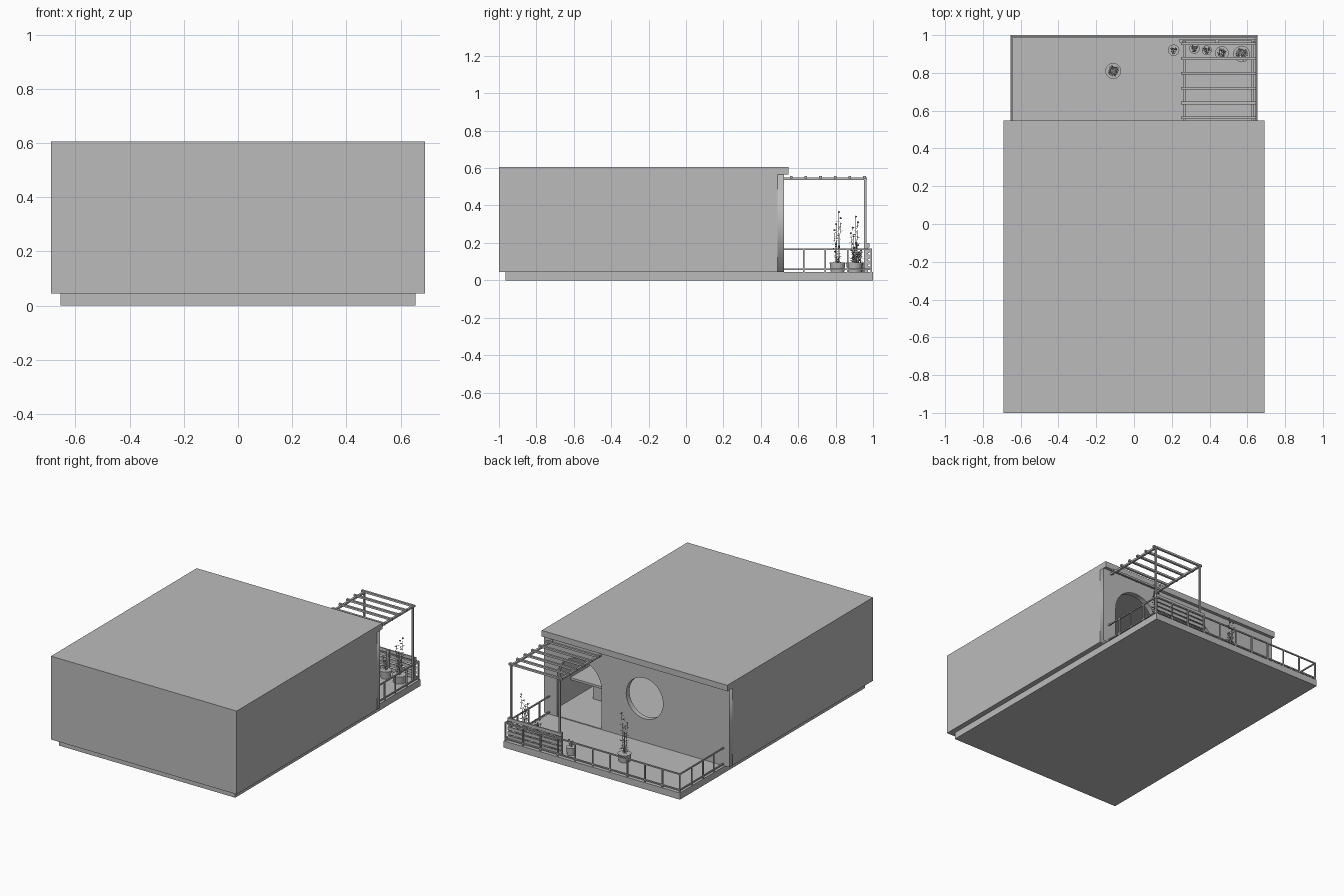
import bpy, bmesh, math, random
from mathutils import Vector, Matrix

if "Cube" in bpy.data.objects:
    bpy.data.objects.remove(bpy.data.objects["Cube"])

random.seed(4)
grey = bpy.data.materials.new("plain_grey")
grey.diffuse_color = (0.5, 0.5, 0.5, 1)
grey.use_nodes = True
grey.node_tree.nodes["Principled BSDF"].inputs["Base Color"].default_value = grey.diffuse_color


def finish(name, bm):
    me = bpy.data.meshes.new(name)
    bm.normal_update()
    bm.to_mesh(me)
    bm.free()
    me.materials.append(grey)
    ob = bpy.data.objects.new(name, me)
    bpy.context.collection.objects.link(ob)
    return ob


def add_box(bm, x0, x1, y0, y1, z0, z1):
    m = Matrix.Translation(((x0 + x1) / 2, (y0 + y1) / 2, (z0 + z1) / 2))
    m = m @ Matrix.Diagonal((x1 - x0, y1 - y0, z1 - z0, 1))
    bmesh.ops.create_cube(bm, size=1, matrix=m)


def boxes(name, items):
    bm = bmesh.new()
    for b in items:
        add_box(bm, *b)
    return finish(name, bm)


def add_rod(bm, a, b, r, r2=None, sides=6):
    a, b = Vector(a), Vector(b)
    d = b - a
    m = Matrix.Translation((a + b) / 2) @ d.to_track_quat('Z', 'Y').to_matrix().to_4x4()
    bmesh.ops.create_cone(bm, cap_ends=True, segments=sides, radius1=r,
                          radius2=r if r2 is None else r2, depth=d.length, matrix=m)


# Plinth and house shell
W, T, TOP = 0.69, 0.035, 0.565
boxes("base_deck", [(-0.655, 0.655, -0.965, 1.0, 0, 0.045)])
boxes("house_floor", [(-W + T, W - T, -1 + T, 0.525, 0.045, 0.05)])
boxes("side_walls", [(-W, -W + T, -1, 0.49, 0.045, TOP), (W - T, W, -1, 0.49, 0.045, TOP)])
boxes("front_wall", [(-W + T, W - T, -1, -1 + T, 0.045, TOP)])
boxes("roof", [(-W, W, -1, 0.547, TOP, 0.605)])

# Back wall with arched doorway and round window
ARCH_X, ARCH_R, SPRING = 0.425, 0.165, 0.31
outline = [(-W, 0.045), (-W, TOP), (W, TOP), (W, 0.045), (ARCH_X + ARCH_R, 0.045)]
outline += [(ARCH_X + ARCH_R * math.cos(math.pi * i / 24),
             SPRING + ARCH_R * math.sin(math.pi * i / 24)) for i in range(25)]
outline.append((ARCH_X - ARCH_R, 0.045))
window = [(-0.06 + 0.137 * math.cos(math.tau * i / 48),
           0.34 + 0.137 * math.sin(math.tau * i / 48)) for i in range(48)]
cu = bpy.data.curves.new("back_wall", 'CURVE')
cu.dimensions = '2D'
cu.fill_mode = 'BOTH'
cu.extrude = T / 2
for pts in (outline, window):
    sp = cu.splines.new('POLY')
    sp.points.add(len(pts) - 1)
    for p, q in zip(sp.points, pts):
        p.co = (q[0], q[1], 0, 1)
    sp.use_cyclic_u = True
wall = bpy.data.objects.new("back_wall", cu)
wall.location = (0, 0.525 - T / 2, 0)
wall.rotation_euler = (math.pi / 2, 0, 0)
bpy.context.collection.objects.link(wall)
cu.materials.append(grey)
bpy.context.view_layer.objects.active = wall
wall.select_set(True)
bpy.ops.object.convert(target='MESH')

# Table inside the doorway
boxes("indoor_table", [(0.38, 0.65, 0.02, 0.3, 0.19, 0.205), (0.48, 0.55, 0.12, 0.2, 0.05, 0.19)])

# Railing on three sides of the terrace
H, E = 0.17, 0.004
rails = []
for z in (0.06, H - E):
    for x in (-0.648, 0.648):
        rails.append((x - E, x + E, 0.525, 0.995, z - E, z + E))
    rails.append((-0.652, 0.652, 0.987, 0.995, z - E, z + E))
for i in range(11):
    x = -0.648 + i * 0.1296
    rails.append((x - E, x + E, 0.987, 0.995, 0.045, H))
for y in (0.63, 0.745, 0.865):
    for x in (-0.648, 0.648):
        rails.append((x - E, x + E, y - E, y + E, 0.045, H))
boxes("railing", rails)

# Slatted screen in the corner
screen = [(0.24, 0.64, 0.972, 0.98, 0.055 + 0.03 * i, 0.077 + 0.03 * i) for i in range(5)]
screen += [(x - 0.008, x + 0.008, 0.962, 0.972, 0.045, 0.2) for x in (0.25, 0.44, 0.63)]
boxes("slatted_screen", screen)

# Pergola
perg = []
for x in (0.268, 0.628):
    perg.append((x - 0.007, x + 0.007, 0.525, 0.968, 0.537, 0.549))
    perg.append((x - 0.006, x + 0.006, 0.953, 0.965, 0.045, 0.537))
for i in range(6):
    y = 0.562 + i * 0.0785
    perg.append((0.25, 0.645, y - 0.007, y + 0.007, 0.544, 0.557))
boxes("pergola", perg)


# Potted plants
def plant(name, x, y, pot_r, pot_h, height, spread, stems, leaves):
    bm = bmesh.new()
    add_rod(bm, (x, y, 0.045), (x, y, 0.045 + pot_h), pot_r * 0.85, pot_r, 20)
    finish(name + "_pot", bm)
    bm = bmesh.new()
    z0 = 0.045 + pot_h
    for s in range(stems):
        a = math.tau * s / stems + 0.4
        foot = Vector((x + 0.2 * spread * math.cos(a), y + 0.2 * spread * math.sin(a), z0))
        tip = Vector((x + 0.45 * spread * math.cos(a), y + 0.45 * spread * math.sin(a),
                      height - 0.12 * s / stems * (height - z0) * 4))
        add_rod(bm, foot, tip, 0.002, 0.001, 5)
        for k in range(leaves):
            t = (k + 0.5) / leaves
            t = t ** 1.3
            p = foot.lerp(tip, t)
            ang = k * 2.4 + s
            size = spread * (0.62 - 0.25 * t) * random.uniform(0.7, 1.1)
            out = Vector((math.cos(ang), math.sin(ang), random.uniform(-0.3, 0.6)))
            side = Vector((-math.sin(ang), math.cos(ang), 0)) * size * 0.28
            vs = [bm.verts.new(q) for q in (p, p + out * size * 0.5 + side,
                                            p + out * size, p + out * size * 0.5 - side)]
            bm.faces.new(vs)
        bmesh.ops.create_icosphere(bm, subdivisions=1, radius=0.006,
                                   matrix=Matrix.Translation(tip))
    finish(name + "_leaves", bm)


plant("tall_plant", -0.11, 0.81, 0.042, 0.05, 0.365, 0.04, 4, 22)
plant("corner_plant", 0.57, 0.9, 0.044, 0.05, 0.34, 0.045, 4, 20)
plant("small_plant_a", 0.21, 0.92, 0.03, 0.05, 0.14, 0.03, 3, 7)
plant("small_plant_b", 0.32, 0.93, 0.028, 0.05, 0.16, 0.03, 3, 9)
plant("small_plant_c", 0.385, 0.92, 0.026, 0.05, 0.15, 0.03, 3, 8)
plant("small_plant_d", 0.465, 0.905, 0.036, 0.05, 0.2, 0.036, 4, 10)
